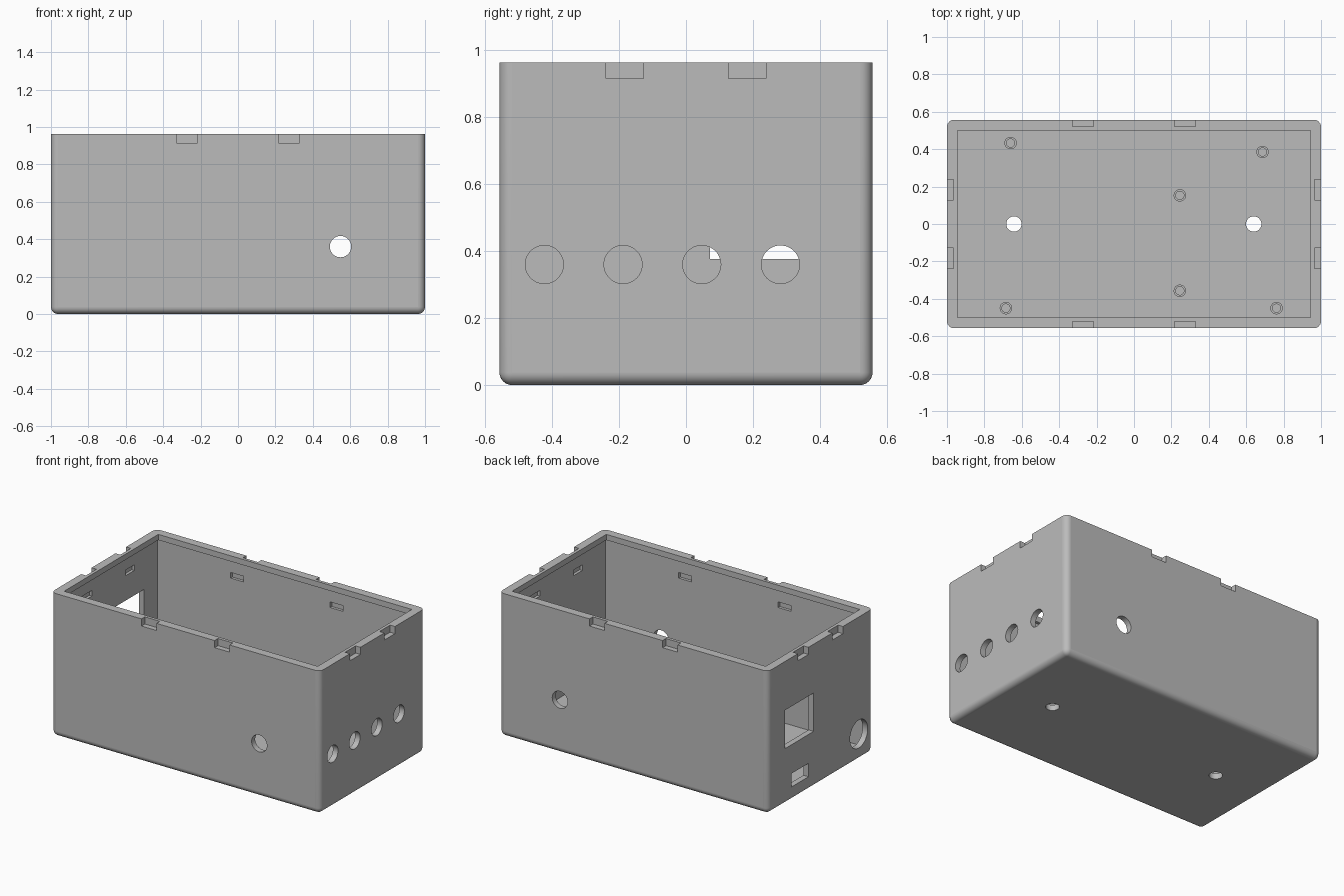
import bpy
import bmesh
from mathutils import Matrix, Vector

cube = bpy.data.objects.get("Cube")
if cube:
    bpy.data.objects.remove(cube, do_unlink=True)

# Main sizes
HX, HY, H = 1.0, 0.557, 0.963
WALL, RIM, LIP_Z = 0.038, 0.057, 0.925
ROUND = 0.038

grey = bpy.data.materials.new("plain_grey")
grey.use_nodes = True
grey.diffuse_color = (0.5, 0.5, 0.5, 1)
grey.node_tree.nodes["Principled BSDF"].inputs["Base Color"].default_value = (0.5, 0.5, 0.5, 1)


def to_object(name, bm):
    mesh = bpy.data.meshes.new(name)
    bmesh.ops.recalc_face_normals(bm, faces=bm.faces[:])
    bm.to_mesh(mesh)
    bm.free()
    mesh.materials.append(grey)
    obj = bpy.data.objects.new(name, mesh)
    bpy.context.scene.collection.objects.link(obj)
    return obj


def box_mesh(lo, hi):
    lo, hi = Vector(lo), Vector(hi)
    bm = bmesh.new()
    size = Matrix.Diagonal((hi - lo).to_4d())
    size[3][3] = 1
    bmesh.ops.create_cube(bm, size=1, matrix=Matrix.Translation((lo + hi) / 2) @ size)
    return bm


def rod_mesh(center, radius, length, axis="Z", sides=48):
    bm = bmesh.new()
    turn = Vector((0, 0, 1)).rotation_difference(
        {"X": Vector((1, 0, 0)), "Y": Vector((0, 1, 0)), "Z": Vector((0, 0, 1))}[axis])
    bmesh.ops.create_cone(bm, cap_ends=True, segments=sides, radius1=radius, radius2=radius,
                          depth=length,
                          matrix=Matrix.Translation(center) @ turn.to_matrix().to_4x4())
    return bm


def cut(target, bm):
    cutter = to_object("cutter", bm)
    cutter.hide_render = True
    mod = target.modifiers.new("cut", "BOOLEAN")
    mod.operation = "DIFFERENCE"
    mod.solver = "EXACT"
    mod.object = cutter
    bpy.context.view_layer.update()
    result = target.evaluated_get(bpy.context.evaluated_depsgraph_get())
    mesh = bpy.data.meshes.new_from_object(result)
    target.modifiers.clear()
    target.data = mesh
    bpy.data.objects.remove(cutter, do_unlink=True)


def finish(obj):
    # Curved faces are smooth, axis-aligned walls stay flat
    for face in obj.data.polygons:
        face.use_smooth = max(abs(c) for c in face.normal) < 0.9999
        face.material_index = 0


# Enclosure body with rounded sides and base, sharp top edge
bm = box_mesh((-HX, -HY, 0), (HX, HY, H))
edges = [e for e in bm.edges if min(v.co.z for v in e.verts) < H / 2]
bmesh.ops.bevel(bm, geom=edges, offset=ROUND, offset_type="OFFSET", segments=8,
                profile=0.5, affect="EDGES")
body = to_object("enclosure_body", bm)

# Cavity and the thicker rim opening
cut(body, box_mesh((-HX + WALL, -HY + WALL, WALL), (HX - WALL, HY - WALL, LIP_Z)))
cut(body, box_mesh((-HX + RIM, -HY + RIM, LIP_Z - 0.1), (HX - RIM, HY - RIM, H + 0.1)))

# Rim notches outside and blind snap slots inside, on all four walls
for side in (-1, 1):
    for end in (-1, 1):
        for axis, half, notch_at, slot_at in ((0, HX, 0.183, 0.225), (1, HY, 0.272, 0.37)):
            for along, width, near, far, z0, z1 in (
                    (notch_at, 0.112, half - 0.036, half + 0.1, 0.915, H + 0.1),
                    (slot_at, 0.096, half - WALL - 0.05, half - 0.019, 0.802, 0.84)):
                a, b = sorted((side * near, side * far))
                c, d = end * along - width / 2, end * along + width / 2
                lo, hi = ((a, c, z0), (b, d, z1)) if axis == 0 else ((c, a, z0), (d, b, z1))
                cut(body, box_mesh(lo, hi))

# Round holes through the front and back walls
cut(body, rod_mesh((0.548, 0, 0.36), 0.057, 2, "Y"))

# Row of four holes in the left wall
for i in range(4):
    cut(body, rod_mesh((HX, -0.423 + 0.235 * i, 0.36), 0.057, 0.3, "X"))

# Window, small port and large hole in the right wall
cut(body, box_mesh((-HX - 0.1, 0.072, 0.377), (-HX + 0.1, 0.375, 0.635)))
cut(body, box_mesh((-HX - 0.1, 0.127, 0.093), (-HX + 0.1, 0.308, 0.183)))
cut(body, rod_mesh((-HX, -0.408, 0.176), 0.094, 0.3, "X"))

# Mounting holes in the floor
for x in (-0.642, 0.64):
    cut(body, rod_mesh((x, 0, 0), 0.041, 0.3))
finish(body)

# Hollow screw posts on the floor
posts = [(-0.66, 0.433), (-0.685, -0.45), (0.245, 0.153),
         (0.245, -0.357), (0.687, 0.385), (0.762, -0.45)]
for i, (x, y) in enumerate(posts):
    post = to_object(f"screw_post_{i + 1}", rod_mesh((x, y, 0.065), 0.033, 0.07, sides=32))
    cut(post, rod_mesh((x, y, 0.088), 0.022, 0.1, sides=32))
    finish(post)
